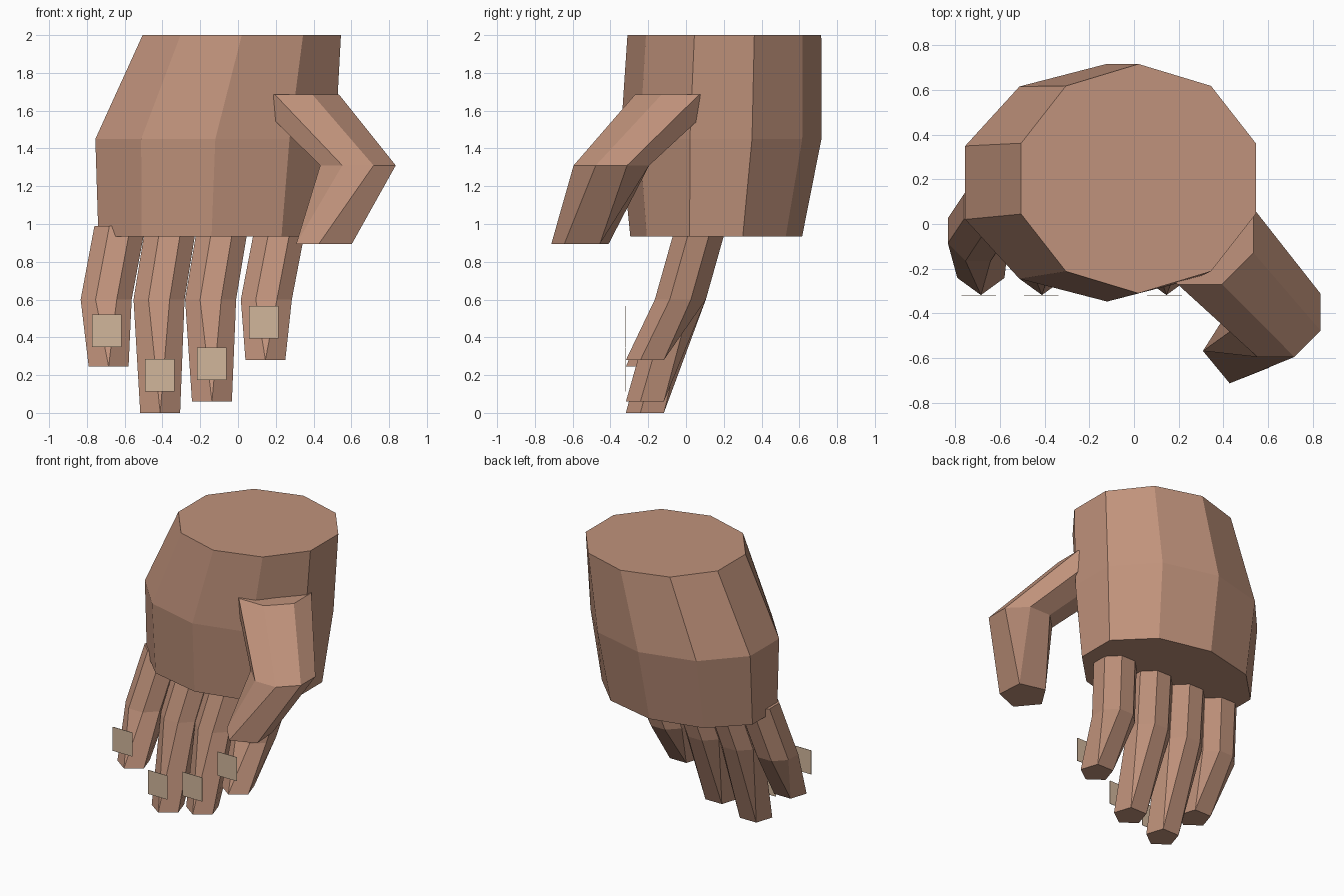
import bpy, bmesh, math

if "Cube" in bpy.data.objects:
    bpy.data.objects.remove(bpy.data.objects["Cube"])


def material(name, rgb):
    m = bpy.data.materials.new(name)
    m.diffuse_color = (*rgb, 1)
    m.use_nodes = True
    m.node_tree.nodes["Principled BSDF"].inputs["Base Color"].default_value = m.diffuse_color
    return m


skin = material("skin", (0.53, 0.29, 0.20))
nail = material("nail", (0.64, 0.47, 0.33))


def ring(sides, cx, cy, z, rx, ry, start):
    """Horizontal polygon, counter-clockwise from the start angle in degrees."""
    pts = []
    for i in range(sides):
        a = math.radians(start + 360 * i / sides)
        pts.append((cx + rx * math.cos(a), cy + ry * math.sin(a), z))
    return pts


def loft(name, rings, mat):
    """Skin a stack of rings (listed bottom to top) and cap both ends."""
    bm = bmesh.new()
    loops = [[bm.verts.new(p) for p in r] for r in rings]
    n = len(loops[0])
    for low, high in zip(loops, loops[1:]):
        for i in range(n):
            j = (i + 1) % n
            bm.faces.new((low[i], low[j], high[j], high[i]))
    bm.faces.new(loops[0][::-1])
    bm.faces.new(loops[-1])
    bmesh.ops.remove_doubles(bm, verts=bm.verts, dist=0.0005)
    bmesh.ops.recalc_face_normals(bm, faces=bm.faces)
    mesh = bpy.data.meshes.new(name)
    bm.to_mesh(mesh)
    bm.free()
    mesh.materials.append(mat)
    obj = bpy.data.objects.new(name, mesh)
    bpy.context.collection.objects.link(obj)
    return obj


def octagon(cx, cy, z, apothem):
    r = apothem / math.cos(math.pi / 8)
    return ring(8, cx, cy, z, r, r, -112.5)


def blunt_tip(cx, cy, z, r, start, order):
    """Five-sided tip whose corners are shared out among eight sides."""
    p = ring(5, cx, cy, z, r, r, start)
    return [p[i] for i in order]


# Palm and wrist: ten-sided sections
loft("palm", [
    ring(10, -0.14, 0.16, 0.935, 0.63, 0.455, 90),
    ring(10, -0.12, 0.185, 1.45, 0.668, 0.532, 90),
    ring(10, 0.02, 0.203, 2.0, 0.552, 0.513, 90),
], skin)

# Thumb
loft("thumb", [
    blunt_tip(0.468, -0.558, 0.895, 0.16, 183.6, (0, 1, 2, 3, 3, 4, 4, 0)),
    octagon(0.635, -0.395, 1.31, 0.2),
    octagon(0.295, -0.03, 1.685, 0.24),
], skin)

# Fingers: tip x, tip z, knuckle x, root x, nail x, nail z
fingers = {
    "little": (-0.685, 0.245, -0.698, -0.625, -0.695, 0.435),
    "ring": (-0.412, 0.0, -0.418, -0.355, -0.415, 0.20),
    "middle": (-0.138, 0.06, -0.145, -0.08, -0.14, 0.26),
    "index": (0.145, 0.28, 0.15, 0.225, 0.137, 0.48),
}
for name, (tx, tz, kx, rx, nx, nz) in fingers.items():
    loft(name + "_finger", [
        blunt_tip(tx, -0.207, tz, 0.111, -90, (0, 0, 1, 2, 2, 3, 3, 4)),
        octagon(kx, -0.03, 0.6, 0.135),
        octagon(rx, 0.08, 0.99, 0.135),
    ], skin)
    # Flat square nail plate in front of the finger end
    w, h, y = 0.078, 0.086, -0.32
    loft(name + "_nail", [
        [(nx - w, y, z), (nx + w, y, z), (nx + w, y + 0.003, z), (nx - w, y + 0.003, z)]
        for z in (nz - h, nz + h)
    ], nail)
